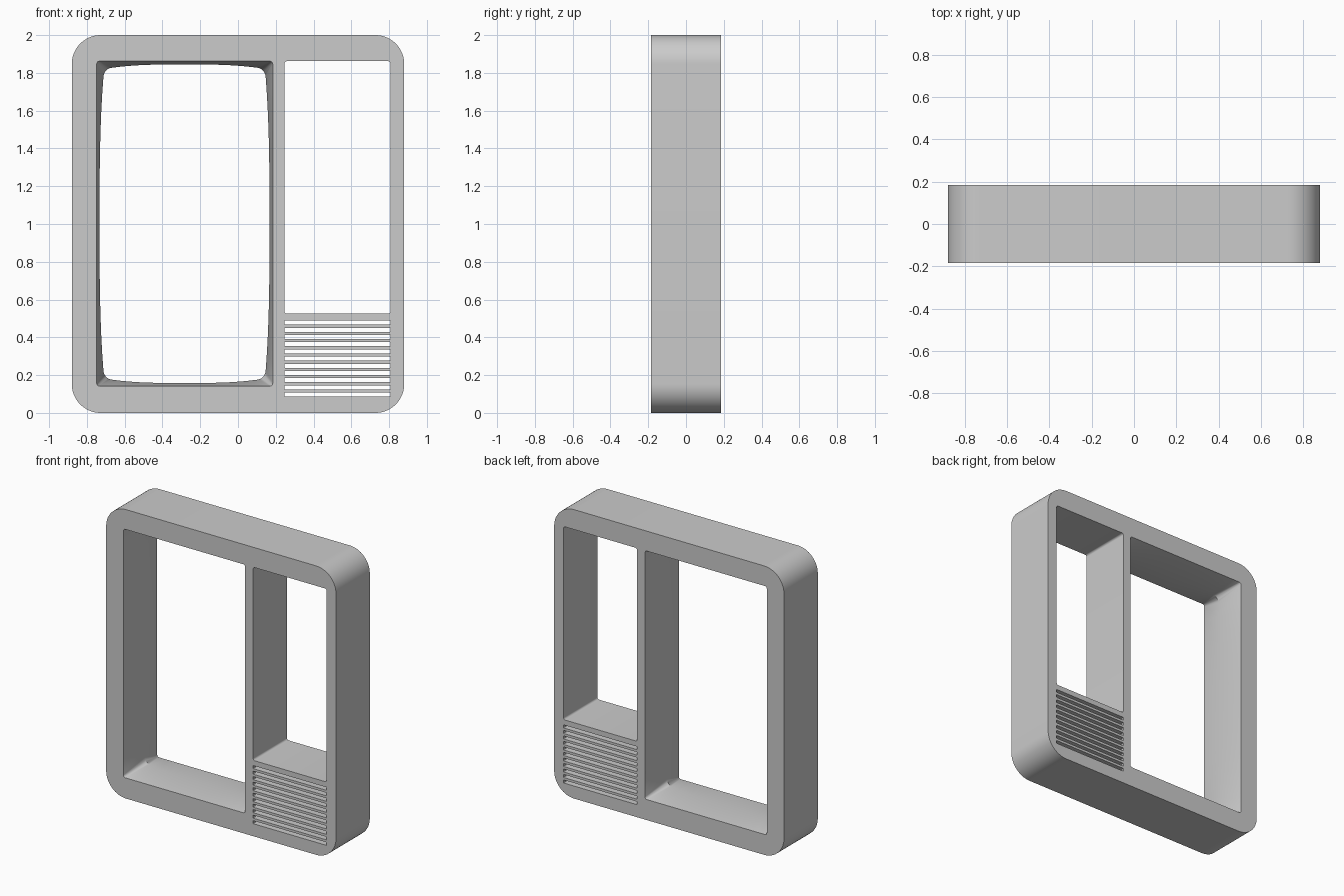
import bpy, bmesh, math

if "Cube" in bpy.data.objects:
    bpy.data.objects.remove(bpy.data.objects["Cube"])

D = 0.185  # half depth of the cabinet


def outline(x0, x1, z0, z1, r, seg=6, side=1, bow=0.0):
    """Rounded rectangle in x/z; bow pulls the ends of each side inwards."""
    cx, cz, w, h = (x0 + x1) / 2, (z0 + z1) / 2, (x1 - x0) / 2, (z1 - z0) / 2
    arcs = []
    for k, (sx, sz) in enumerate(((1, 1), (-1, 1), (-1, -1), (1, -1))):
        arcs.append([(sx * (w - r) + r * math.cos(math.pi / 2 * (k + i / seg)),
                      sz * (h - r) + r * math.sin(math.pi / 2 * (k + i / seg)))
                     for i in range(seg + 1)])
    pts = []
    for k, arc in enumerate(arcs):
        pts += arc
        a, b = arc[-1], arcs[(k + 1) % 4][0]
        pts += [(a[0] + (b[0] - a[0]) * i / side, a[1] + (b[1] - a[1]) * i / side)
                for i in range(1, side)]
    return [(cx + x - bow * x / w * abs(z / h) ** 3,
             cz + z - bow * z / h * abs(x / w) ** 3) for x, z in pts]


def loft(bm, sections):
    """Closed solid through (y, outline) sections, front to back."""
    rings = [[bm.verts.new((x, y, z)) for x, z in pts] for y, pts in sections]
    for a, b in zip(rings, rings[1:]):
        for i in range(len(a)):
            j = (i + 1) % len(a)
            bm.faces.new((a[i], a[j], b[j], b[i]))
    bm.faces.new(rings[0])
    bm.faces.new(rings[-1])


def finish(bm, name):
    bmesh.ops.recalc_face_normals(bm, faces=bm.faces)
    me = bpy.data.meshes.new(name)
    bm.to_mesh(me)
    bm.free()
    ob = bpy.data.objects.new(name, me)
    bpy.context.collection.objects.link(ob)
    return ob


# Cabinet block with rounded corners
bm = bmesh.new()
body = outline(-0.88, 0.88, 0, 2, 0.153, seg=16)
loft(bm, [(-D, body), (D, body)])
frame = finish(bm, "television_frame")

# Screen opening: rectangular at both faces, narrowing to a bowed waist
bm = bmesh.new()
mouth = outline(-0.748, 0.184, 0.142, 1.862, 0.014, side=16)
waist = outline(-0.733, 0.167, 0.158, 1.845, 0.04, side=16, bow=0.024)
loft(bm, [(-D - 0.05, mouth), (-D, mouth), (0, waist), (D, mouth), (D + 0.05, mouth)])

# Control panel opening
panel = outline(0.245, 0.808, 0.525, 1.862, 0.014)
loft(bm, [(-D - 0.05, panel), (D + 0.05, panel)])

# Speaker grille slots
for i in range(11):
    z = 0.097 + i * 0.0381
    slot = outline(0.245, 0.808, z - 0.0105, z + 0.0105, 0.003, seg=3)
    loft(bm, [(-D - 0.05, slot), (D + 0.05, slot)])
cutter = finish(bm, "openings_cutter")
cutter.hide_render = True

# Cut the openings and shade
bpy.context.view_layer.objects.active = frame
frame.select_set(True)
cut = frame.modifiers.new("openings", 'BOOLEAN')
cut.operation = 'DIFFERENCE'
cut.solver = 'EXACT'
cut.object = cutter
bpy.ops.object.modifier_apply(modifier=cut.name)
bpy.data.objects.remove(cutter)
bpy.ops.object.shade_smooth_by_angle(angle=math.radians(35))
